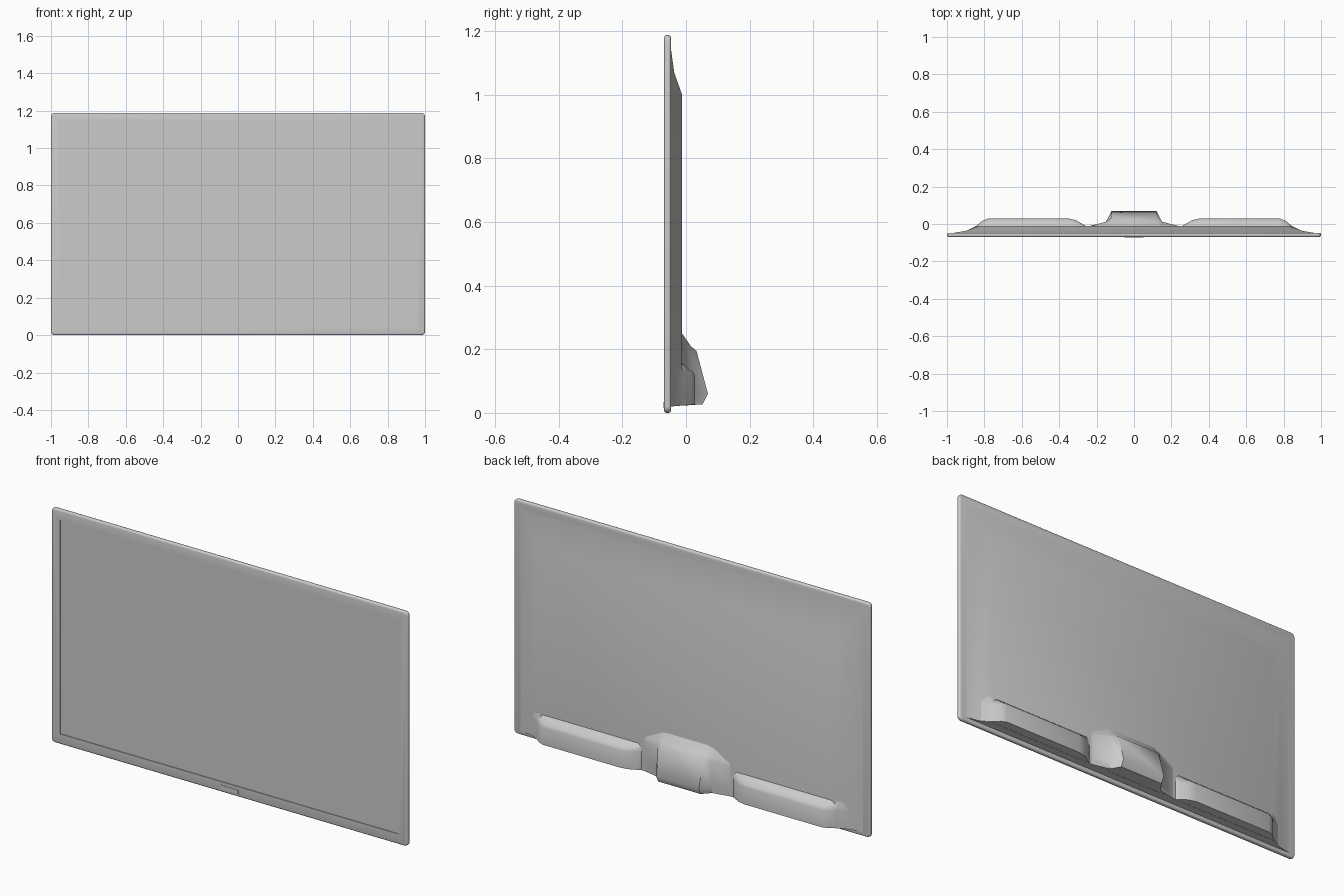
import bpy, bmesh, math

if "Cube" in bpy.data.objects:
    bpy.data.objects.remove(bpy.data.objects["Cube"])


def finish(name, bm, angle=35):
    bmesh.ops.recalc_face_normals(bm, faces=bm.faces)
    mesh = bpy.data.meshes.new(name)
    bm.to_mesh(mesh)
    bm.free()
    ob = bpy.data.objects.new(name, mesh)
    bpy.context.collection.objects.link(ob)
    bpy.ops.object.select_all(action='DESELECT')
    bpy.context.view_layer.objects.active = ob
    ob.select_set(True)
    bpy.ops.object.shade_smooth_by_angle(angle=math.radians(angle))
    return ob


def box_bm(x0, x1, y0, y1, z0, z1):
    bm = bmesh.new()
    bmesh.ops.create_cube(bm, size=1)
    for v in bm.verts:
        v.co = (x0 + (v.co.x + .5) * (x1 - x0),
                y0 + (v.co.y + .5) * (y1 - y0),
                z0 + (v.co.z + .5) * (z1 - z0))
    return bm


def loft(name, rings, angle=50):
    bm = bmesh.new()
    loops = [[bm.verts.new(p) for p in ring] for ring in rings]
    n = len(loops[0])
    for a, b in zip(loops, loops[1:]):
        for i in range(n):
            j = (i + 1) % n
            bm.faces.new((a[i], a[j], b[j], b[i]))
    bm.faces.new(loops[0])
    bm.faces.new(loops[-1])
    return finish(name, bm, angle)


# Thin frame: rounded corners and edges
FRONT, BACK, H = -0.069, -0.047, 1.188
bm = box_bm(-1, 1, FRONT, BACK, 0, H)
corners = [e for e in bm.edges if abs(e.verts[0].co.y - e.verts[1].co.y) > .01]
bmesh.ops.bevel(bm, geom=corners, offset=.02, segments=4, profile=.5, affect='EDGES')
rims = [e for e in bm.edges if abs(e.verts[0].co.y - e.verts[1].co.y) < .001]
bmesh.ops.bevel(bm, geom=rims, offset=.008, segments=3, profile=.5, affect='EDGES')
frame = finish("screen_frame", bm)

# Shallow recess for the display
cutter = finish("display_cutter", box_bm(-.95, .95, -.1, FRONT + .004, .052, H - .05))
cutter.hide_render = True
cut = frame.modifiers.new("display_recess", 'BOOLEAN')
cut.object = cutter
cut.solver = 'EXACT'
bpy.context.view_layer.objects.active = frame
bpy.ops.object.modifier_apply(modifier=cut.name)
bpy.data.objects.remove(cutter)

# Small raised sensor plate under the display
finish("sensor_plate", box_bm(-.05, .05, FRONT - .002, FRONT + .003, .015, .035))

# Sloping back shell: half width, bottom, top, depth
shell = [(.975, .02, 1.17, -.05), (.955, .02, 1.135, -.046),
         (.90, .021, 1.07, -.037), (.83, .023, 1.0, -.012)]
loft("back_shell", [[(-x, y, lo), (x, y, lo), (x, y, hi), (-x, y, hi)]
                    for x, lo, hi, y in shell])

# Speaker bulges along the bottom, mirrored: station x and depth
ends = [(.89, -.034), (.84, -.008), (.81, .018), (.78, .029),
        (.35, .029), (.31, .02), (.27, -.004), (.25, -.016)]


def speaker_section(x, d):
    t = (d + .034) / .063
    return [(x, -.05, .021), (x, d, .021 + .006 * t), (x, d, .115),
            (x, d - .006 * t, .127), (x, min(d, -.012) - .002, .157), (x, -.05, .157)]


speaker = loft("speaker_bulge", [speaker_section(x, d) for x, d in ends], 60)
speaker.modifiers.new("mirror", 'MIRROR')

# Central stand housing: wide low skirt rising to a block
full = [(-.05, .022), (.052, .027), (.069, .06), (.033, .195), (.015, .21), (-.014, .252)]
skirt = [(-.05, .022), (.008, .024), (.012, .06), (.012, .19), (.004, .205), (-.014, .245)]
edge = [(-.05, .022), (-.014, .023), (-.014, .06), (-.014, .17), (-.014, .185), (-.016, .2)]
side = [(.25, edge), (.15, skirt), (.12, full)]
stations = [(-x, s) for x, s in side] + [(x, s) for x, s in reversed(side)]
loft("stand_housing", [[(x, y, z) for y, z in s] + [(x, -.05, s[-1][1])]
                       for x, s in stations], 45)
